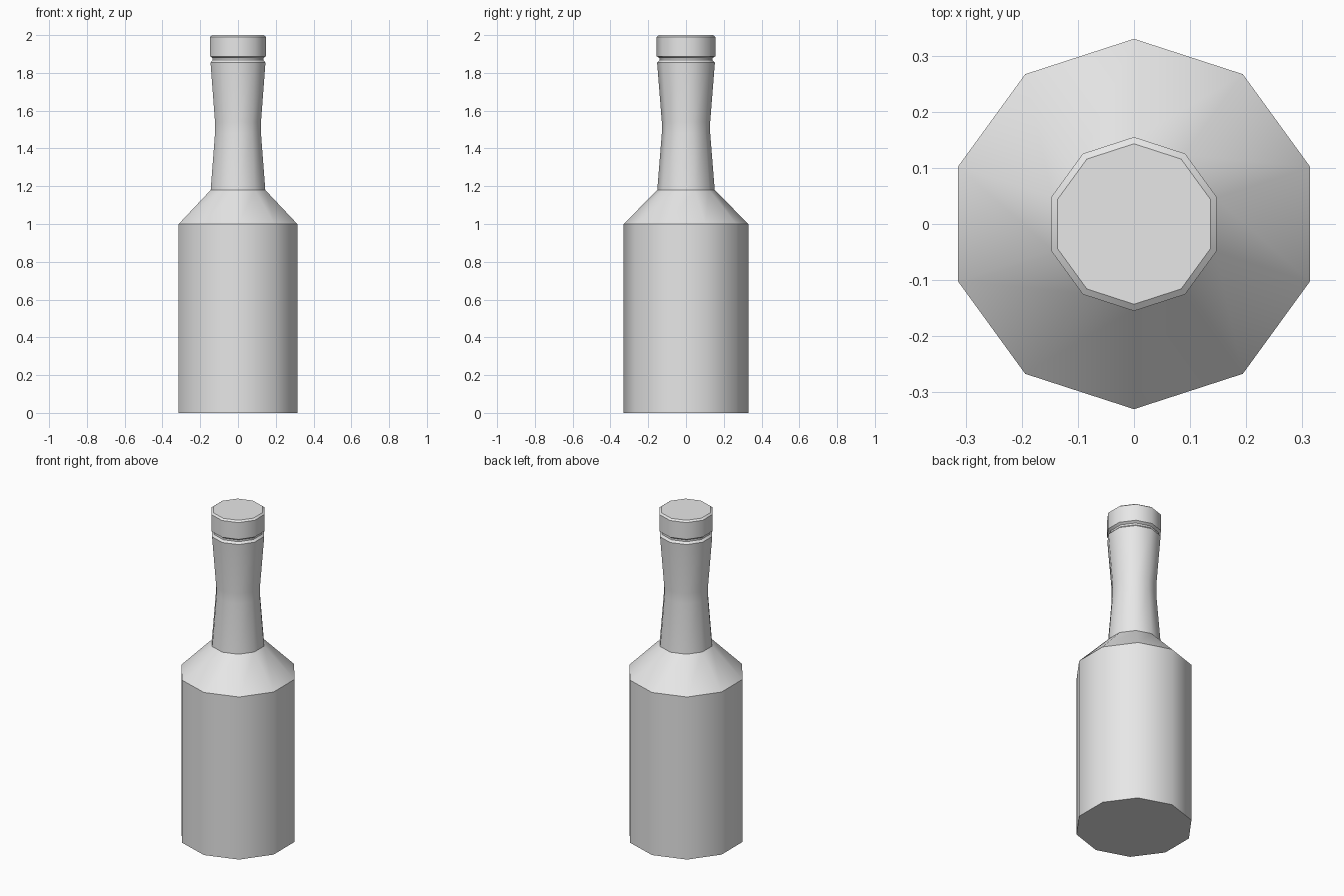
import bpy, bmesh
from math import cos, sin, pi, radians

cube = bpy.data.objects.get("Cube")
if cube:
    bpy.data.objects.remove(cube, do_unlink=True)

SIDES = 10

grey = bpy.data.materials.new("light_grey")
grey.use_nodes = True
grey.diffuse_color = (0.8, 0.8, 0.8, 1)
grey.node_tree.nodes["Principled BSDF"].inputs["Base Color"].default_value = (0.8, 0.8, 0.8, 1)


def lathe(name, profile):
    """Spin (radius, height) points into a closed ten-sided solid."""
    bm = bmesh.new()
    rings = []
    for r, z in profile:
        angles = [pi / 2 + 2 * pi * i / SIDES for i in range(SIDES)]
        rings.append([bm.verts.new((r * cos(a), r * sin(a), z)) for a in angles])
    for low, high in zip(rings, rings[1:]):
        for i in range(SIDES):
            j = (i + 1) % SIDES
            bm.faces.new((low[i], low[j], high[j], high[i]))
    bm.faces.new(rings[0][::-1])
    bm.faces.new(rings[-1])
    mesh = bpy.data.meshes.new(name)
    bm.to_mesh(mesh)
    bm.free()
    mesh.materials.append(grey)
    obj = bpy.data.objects.new(name, mesh)
    bpy.context.collection.objects.link(obj)
    bpy.ops.object.select_all(action='DESELECT')
    obj.select_set(True)
    bpy.context.view_layer.objects.active = obj
    bpy.ops.object.shade_smooth_by_angle(angle=radians(38))
    return obj


# Straight body, sloped shoulder, waisted neck, groove and softened cap
lathe("bottle", [
    (0.33, 0), (0.33, 1.0),
    (0.152, 1.18),
    (0.128, 1.48), (0.128, 1.54),
    (0.153, 1.855),
    (0.141, 1.867), (0.141, 1.878),
    (0.155, 1.888), (0.155, 1.991),
    (0.143, 2.0),
])
